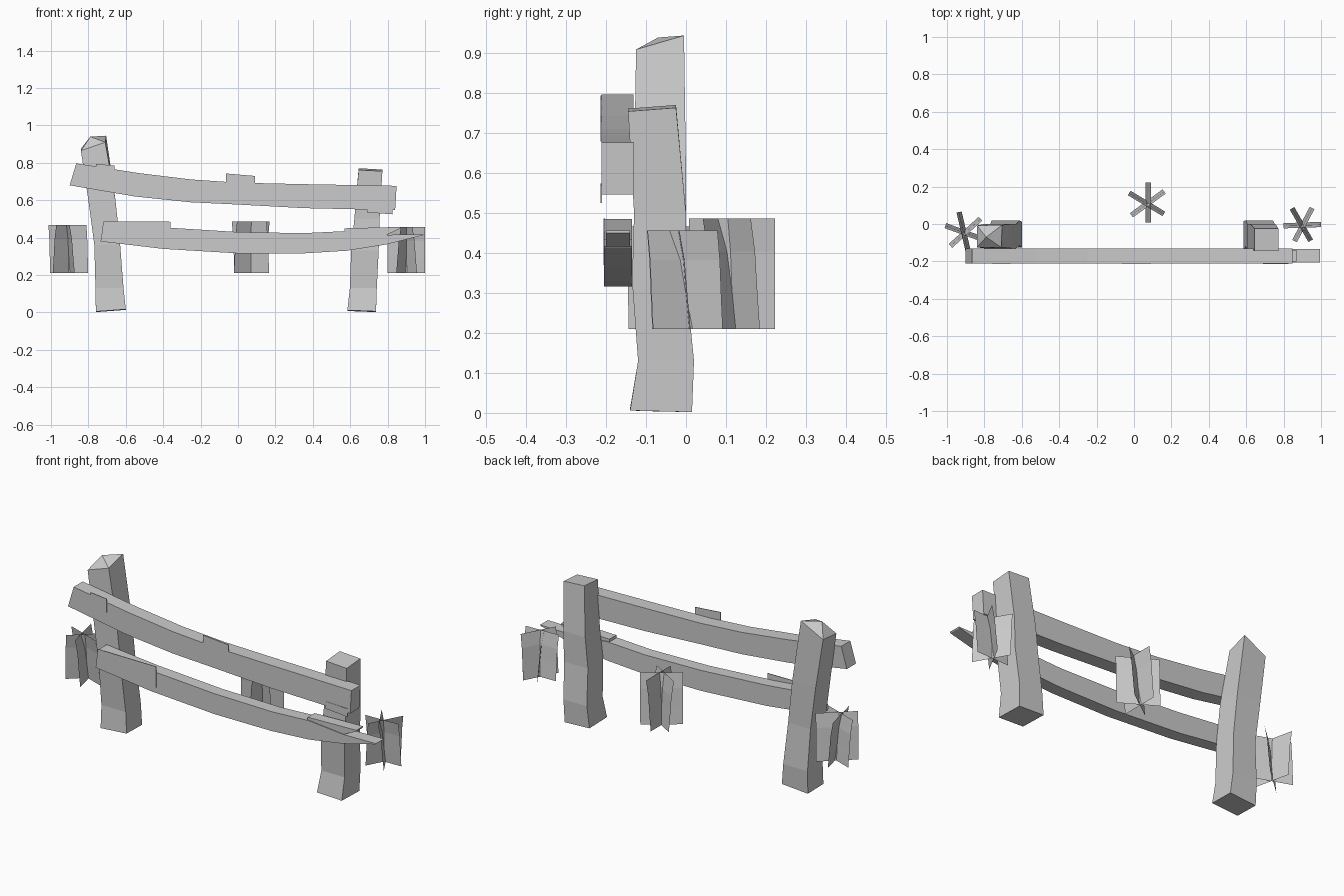
import bpy
import math

if "Cube" in bpy.data.objects:
    bpy.data.objects.remove(bpy.data.objects["Cube"])

grey = bpy.data.materials.new("weathered grey")
grey.diffuse_color = (0.6, 0.6, 0.6, 1)
grey.use_nodes = True
grey.node_tree.nodes["Principled BSDF"].inputs["Base Color"].default_value = grey.diffuse_color


def add_mesh(name, verts, faces):
    mesh = bpy.data.meshes.new(name)
    mesh.from_pydata(verts, [], faces)
    mesh.materials.append(grey)
    obj = bpy.data.objects.new(name, mesh)
    bpy.context.collection.objects.link(obj)
    return obj


def loft(name, rings, tip=None):
    """Skin a list of four-cornered rings; close the end flat or to a tip."""
    verts = [v for r in rings for v in r]
    faces = [(3, 2, 1, 0)]
    for i in range(len(rings) - 1):
        for k in range(4):
            a, b = i * 4 + k, i * 4 + (k + 1) % 4
            faces.append((a, b, b + 4, a + 4))
    n = len(verts) - 4
    if tip:
        verts.append(tip)
        faces += [(n + k, n + (k + 1) % 4, n + 4) for k in range(4)]
    else:
        faces.append((n, n + 1, n + 2, n + 3))
    return add_mesh(name, verts, faces)


def post_ring(x0, x1, y0, y1, z, zr=0.0, zb=0.0):
    """Post section; zr raises the right side, zb the back."""
    return [(x0, y0, z), (x1, y0, z + zr),
            (x1, y1, z + zr + zb), (x0, y1, z + zb)]


# Crooked posts
loft("tall_post", [
    post_ring(-0.76, -0.60, -0.125, 0.012, 0.005, 0.012, -0.003),
    post_ring(-0.762, -0.612, -0.115, 0.018, 0.13),
    post_ring(-0.768, -0.63, -0.13, 0.0, 0.36),
    post_ring(-0.80, -0.655, -0.13, 0.0, 0.60),
    [(-0.84, -0.125, 0.865), (-0.71, -0.125, 0.91),
     (-0.705, -0.005, 0.945), (-0.84, -0.008, 0.875)],
], tip=(-0.79, -0.07, 0.94))
loft("short_post", [
    post_ring(0.585, 0.738, -0.14, 0.015, 0.012, -0.006, -0.004),
    post_ring(0.598, 0.742, -0.12, 0.02, 0.13),
    post_ring(0.605, 0.752, -0.135, 0.0, 0.33),
    post_ring(0.622, 0.757, -0.13, 0.0, 0.50),
    post_ring(0.645, 0.772, -0.145, -0.025, 0.762, -0.007, 0.009),
])


# Sagging rails: stations of (bottom x, bottom z, top x, top z)
def rail(name, stations, y0, y1):
    loft(name, [[(bx, y0, bz), (bx, y1, bz), (tx, y1, tz), (tx, y0, tz)]
                for bx, bz, tx, tz in stations])


rail("upper_rail", [
    (-0.90, 0.68, -0.865, 0.797), (-0.55, 0.62, -0.53, 0.745),
    (-0.25, 0.589, -0.25, 0.711), (0.0, 0.577, 0.0, 0.694),
    (0.35, 0.558, 0.35, 0.686), (0.84, 0.547, 0.848, 0.677),
], -0.212, -0.132)
rail("lower_rail", [
    (-0.735, 0.38, -0.715, 0.486), (-0.40, 0.34, -0.40, 0.455),
    (0.0, 0.316, 0.0, 0.43), (0.35, 0.316, 0.35, 0.424),
    (0.58, 0.33, 0.58, 0.435), (0.79, 0.363, 0.79, 0.415),
    (0.99, 0.413, 0.995, 0.418),
], -0.205, -0.135)


# Splinter plates lying on the front of the rails
def plate(name, outline, y):
    n = len(outline)
    verts = [(x, y + d, z) for d in (-0.002, 0.002) for x, z in outline]
    faces = [tuple(range(n)), tuple(reversed(range(n, 2 * n)))]
    faces += [(k, k + n, (k + 1) % n + n, (k + 1) % n) for k in range(n)]
    add_mesh(name, verts, faces)


plate("upper_left_splinter", [(-0.76, 0.72), (-0.66, 0.71), (-0.66, 0.785), (-0.76, 0.795)], -0.212)
plate("upper_middle_splinter", [(-0.065, 0.69), (0.09, 0.68), (0.09, 0.73), (-0.065, 0.743)], -0.212)
plate("upper_right_splinter", [(0.69, 0.535), (0.825, 0.525), (0.825, 0.57), (0.69, 0.575)], -0.212)
plate("lower_left_splinter", [(-0.732, 0.39), (-0.36, 0.37), (-0.36, 0.485), (-0.72, 0.487)], -0.205)

# Broken spike above the thin end of the lower rail
loft("broken_spike", [
    [(x, -0.20, b), (x, -0.14, b), (x, -0.14, t), (x, -0.20, t)]
    for x, b, t in ((0.57, 0.40, 0.45), (0.78, 0.408, 0.455), (0.87, 0.45, 0.457))
])


# Grass tufts: three crossed sheets, each curling sideways near the top
def tuft(name, cx, cy, z0, z1, angles, half):
    verts, faces = [], []
    for a in angles:
        c, s = math.cos(math.radians(a)), math.sin(math.radians(a))
        base = len(verts)
        for t, off in ((0, 0.008), (0.35, 0.0), (0.7, -0.007), (1, -0.02)):
            for e in (-half, half):
                verts.append((cx + e * c - off * s, cy + e * s + off * c,
                              z0 + t * (z1 - z0)))
        for k in range(3):
            i = base + 2 * k
            faces.append((i, i + 1, i + 3, i + 2))
    add_mesh(name, verts, faces)


tuft("left_grass", -0.905, -0.04, 0.21, 0.467, (-77, 42, -20), 0.108)
tuft("middle_grass", 0.07, 0.115, 0.21, 0.487, (90, 36, -31), 0.108)
tuft("right_grass", 0.90, 0.0, 0.21, 0.457, (2, 62, -60), 0.1)
